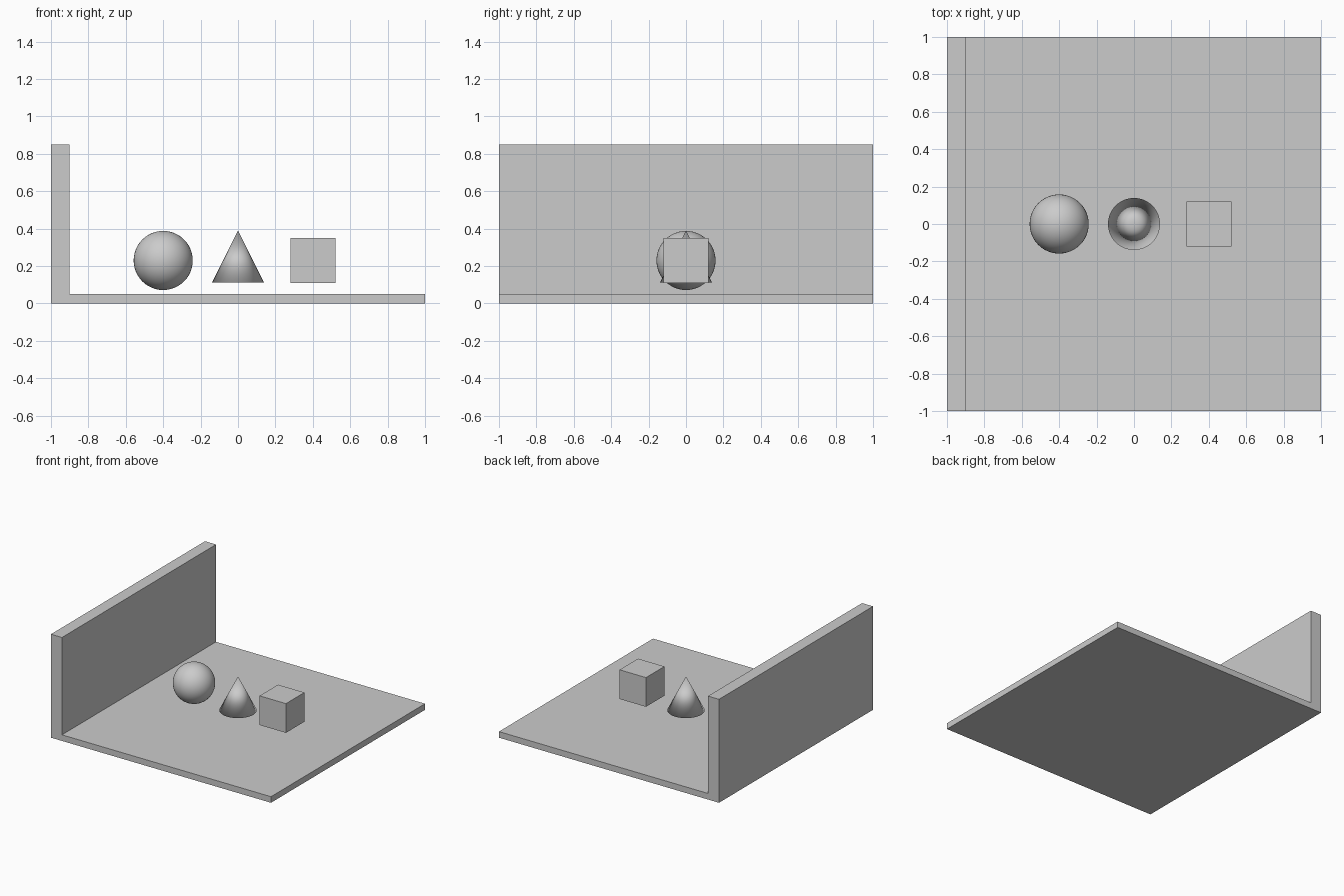
import bpy
import bmesh

default_cube = bpy.data.objects.get("Cube")
if default_cube:
    bpy.data.objects.remove(default_cube, do_unlink=True)

# One plain grey for everything
GREY = (0.6, 0.6, 0.6, 1.0)
grey = bpy.data.materials.new("light_grey")
grey.use_nodes = True
grey.diffuse_color = GREY
grey.node_tree.nodes["Principled BSDF"].inputs["Base Color"].default_value = GREY


def add_part(name, bm, location=(0, 0, 0), smooth=False):
    """Turn a bmesh into a named grey object."""
    bmesh.ops.recalc_face_normals(bm, faces=bm.faces)
    for face in bm.faces:
        face.smooth = smooth
    mesh = bpy.data.meshes.new(name)
    bm.to_mesh(mesh)
    bm.free()
    mesh.materials.append(grey)
    obj = bpy.data.objects.new(name, mesh)
    obj.location = location
    bpy.context.collection.objects.link(obj)
    return obj


# Floor with an upright wall: L-shaped profile extruded from front to back
profile = [(-1, 0), (1, 0), (1, 0.05), (-0.9, 0.05), (-0.9, 0.85), (-1, 0.85)]
bm = bmesh.new()
face = bm.faces.new([bm.verts.new((x, -1, z)) for x, z in profile])
extruded = bmesh.ops.extrude_face_region(bm, geom=[face])["geom"]
back_verts = [v for v in extruded if isinstance(v, bmesh.types.BMVert)]
bmesh.ops.translate(bm, verts=back_verts, vec=(0, 2, 0))
add_part("floor_and_wall", bm)

# Ball floating beside the wall
bm = bmesh.new()
bmesh.ops.create_uvsphere(bm, u_segments=48, v_segments=24, radius=0.158)
add_part("ball", bm, (-0.4, 0, 0.23), smooth=True)

# Cone in the middle, smooth all over including the base rim
bm = bmesh.new()
bmesh.ops.create_cone(bm, cap_ends=True, segments=48,
                      radius1=0.139, radius2=0, depth=0.278)
bmesh.ops.remove_doubles(bm, verts=bm.verts, dist=0.0001)
add_part("cone", bm, (0, 0, 0.25), smooth=True)

# Box on the open side
bm = bmesh.new()
bmesh.ops.create_cube(bm, size=0.24)
add_part("box", bm, (0.4, 0, 0.23))
